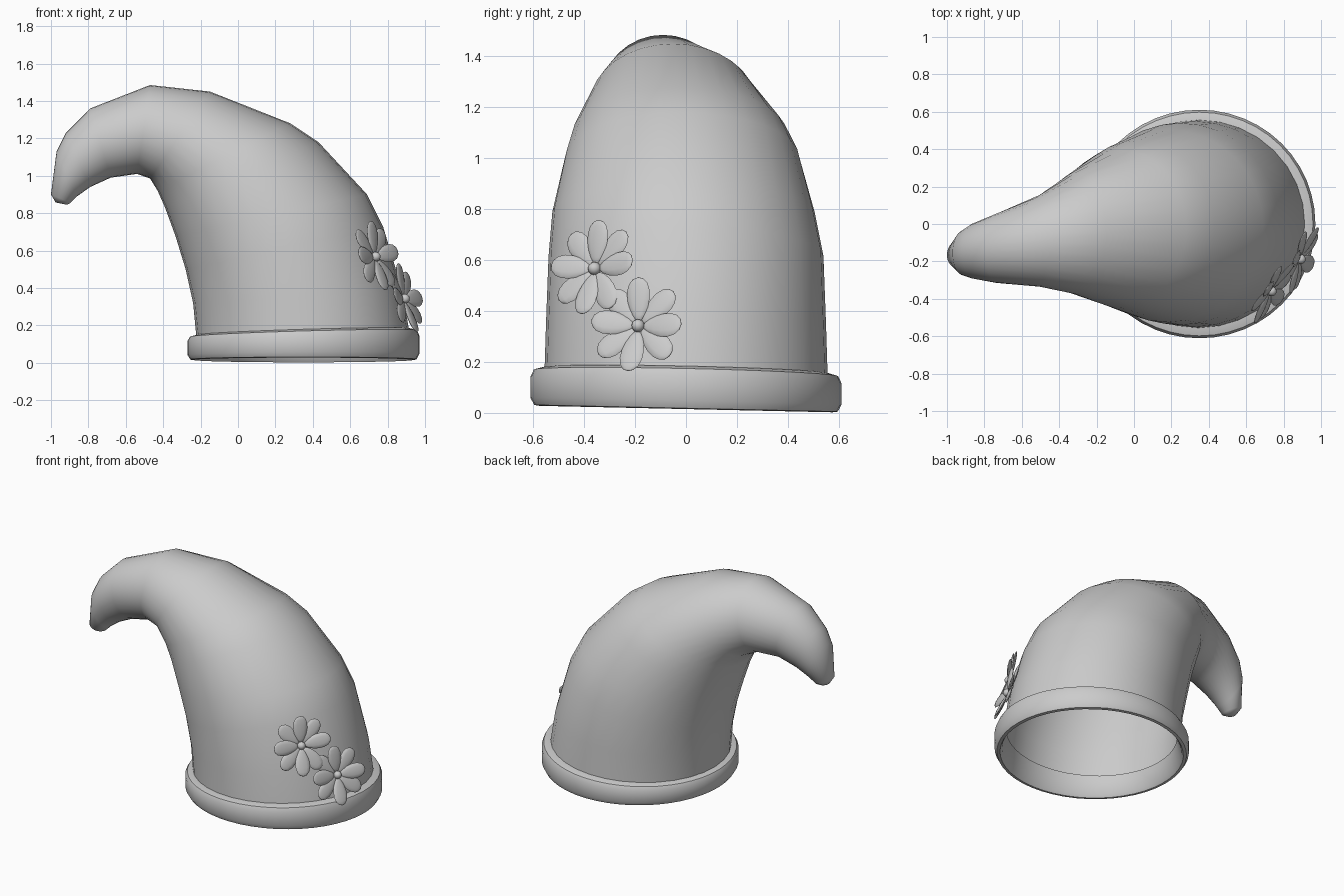
import bpy, bmesh
from math import sin, cos, pi, radians
from mathutils import Vector, Matrix

if "Cube" in bpy.data.objects:
    bpy.data.objects.remove(bpy.data.objects["Cube"])

SEG = 32


def finish(bm, name, angle=40):
    bmesh.ops.recalc_face_normals(bm, faces=bm.faces)
    me = bpy.data.meshes.new(name)
    bm.to_mesh(me)
    bm.free()
    ob = bpy.data.objects.new(name, me)
    bpy.context.collection.objects.link(ob)
    bpy.ops.object.select_all(action='DESELECT')
    ob.select_set(True)
    bpy.context.view_layer.objects.active = ob
    bpy.ops.object.shade_smooth_by_angle(angle=radians(angle))
    return ob


def bridge(bm, a, b):
    n = len(a)
    for i in range(n):
        bm.faces.new((a[i], a[(i + 1) % n], b[(i + 1) % n], b[i]))


# Hat cone: each ring is (inner x, inner z, outer x, outer z, half depth, y centre)
rings = [
    (-0.22, 0.11, 0.92, 0.14, 0.557, 0),
    (-0.24, 0.32, 0.88, 0.38, 0.55, 0),
    (-0.28, 0.50, 0.775, 0.73, 0.54, 0),
    (-0.335, 0.68, 0.69, 0.90, 0.515, -0.01),
    (-0.39, 0.83, 0.43, 1.18, 0.46, -0.015),
    (-0.43, 0.92, 0.28, 1.28, 0.42, -0.025),
    (-0.47, 0.985, -0.15, 1.45, 0.325, -0.05),
    (-0.54, 1.01, -0.47, 1.485, 0.245, -0.09),
    (-0.68, 0.99, -0.79, 1.36, 0.185, -0.13),
    (-0.79, 0.94, -0.92, 1.23, 0.148, -0.145),
    (-0.86, 0.89, -0.97, 1.13, 0.118, -0.155),
    (-0.895, 0.855, -1.0, 0.90, 0.07, -0.165),
    (-0.915, 0.845, -0.975, 0.857, 0.03, -0.165),
]
bm = bmesh.new()
prev = None
for lx, lz, rx, rz, h, yc in rings:
    c = Vector(((lx + rx) / 2, yc, (lz + rz) / 2))
    a = Vector(((rx - lx) / 2, 0, (rz - lz) / 2))
    b = Vector((0, h, 0))
    ring = [bm.verts.new(c + a * cos(2 * pi * i / SEG) + b * sin(2 * pi * i / SEG))
            for i in range(SEG)]
    if prev:
        bridge(bm, prev, ring)
    prev = ring
bm.faces.new(prev)
finish(bm, "hat_cone", 60)

# Brim: closed (radius, height) profile, slightly tilted
profile = [(0.585, 0), (0.605, 0.003), (0.62, 0.03), (0.62, 0.115), (0.607, 0.142),
           (0.57, 0.152), (0.545, 0.152), (0.55, 0.10), (0.572, 0.02)]
bm = bmesh.new()
loops = []
for r, z in profile:
    t = z / 0.15
    loop = []
    for i in range(48):
        x, y = r * cos(2 * pi * i / 48), r * 0.985 * sin(2 * pi * i / 48)
        loop.append(bm.verts.new((0.35 + x, y, 0.015 + z - 0.022 * y + 0.03 * t * x)))
    loops.append(loop)
for k in range(len(loops)):
    bridge(bm, loops[k - 1], loops[k])
finish(bm, "brim", 45)


# Flowers: eight leaf-shaped petals around a small round centre
def flower(name, centre, normal, angles, size):
    n = Vector(normal).normalized()
    u = Vector((0, 0, 1)).cross(n).normalized()
    v = n.cross(u)
    frame = Matrix.Translation(centre) @ Matrix((u, v, n)).transposed().to_4x4()
    bm = bmesh.new()
    for k, ang in enumerate(angles):
        petal = bmesh.ops.create_uvsphere(bm, u_segments=12, v_segments=8, radius=1)["verts"]
        place = frame @ Matrix.Rotation(radians(ang), 4, 'Z') @ \
            Matrix.Rotation(radians(-3 if k % 2 else -9), 4, 'Y')
        for p in petal:
            s = p.co.z
            width = 0.047 * (1 + 0.25 * s)
            p.co = place @ Vector((size * (0.55 + 0.45 * s), p.co.x * width, p.co.y * 0.011))
    bmesh.ops.create_uvsphere(bm, u_segments=12, v_segments=8, radius=0.026,
                              matrix=frame @ Matrix.Translation((0, 0, 0.008)))
    finish(bm, name, 60)


flower("upper_flower", (0.73, -0.355, 0.565), (0.80, -0.54, 0.27),
       (90, 134, 178, 222, 266, 305, 8, 50), 0.195)
flower("lower_flower", (0.885, -0.185, 0.34), (0.88, -0.36, 0.28),
       (94, 134, 175, 217, 266, 320, 0, 46), 0.195)
